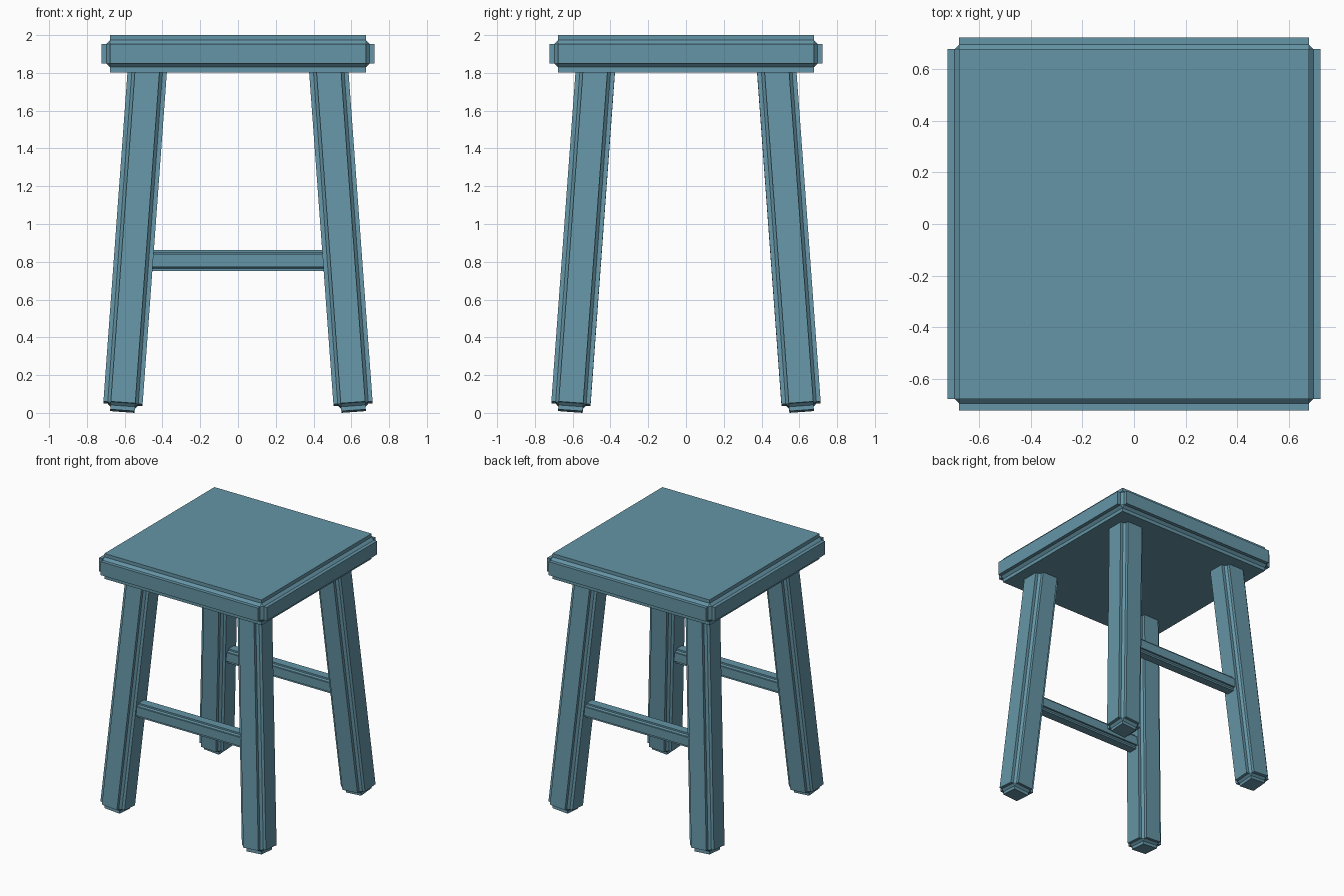
import bpy
from math import radians
from mathutils import Euler, Vector

if "Cube" in bpy.data.objects:
    bpy.data.objects.remove(bpy.data.objects["Cube"])

# Blue-green paint
paint = bpy.data.materials.new("blue_green_paint")
paint.diffuse_color = (0.13, 0.30, 0.38, 1)
paint.use_nodes = True
paint.node_tree.nodes["Principled BSDF"].inputs["Base Color"].default_value = paint.diffuse_color


def stepped_box(name, size, loc, bevel, rot=(0, 0, 0)):
    """Box whose edges are cut with an inward, three-facet step."""
    bpy.ops.mesh.primitive_cube_add(size=1, location=loc, rotation=rot)
    ob = bpy.context.object
    ob.name = name
    ob.scale = size
    bpy.ops.object.transform_apply(location=False, rotation=False, scale=True)
    ob.data.materials.append(paint)
    mod = ob.modifiers.new("Stepped edge", 'BEVEL')
    mod.width = bevel
    mod.segments = 3
    mod.profile = 0.0
    mod.limit_method = 'NONE'
    return ob


# Seat slab
stepped_box("seat", (1.445, 1.445, 0.197), (0, 0, 1.9015), 0.046)

# Four splayed legs, tops buried in the seat
TILT = radians(4.18)
LENGTH = 1.86
for y_name, sy in (("front", -1), ("back", 1)):
    for x_name, sx in (("left", -1), ("right", 1)):
        rot = Euler((sy * TILT, -sx * TILT, 0))
        axis = rot.to_matrix() @ Vector((0, 0, 1))
        foot = Vector((sx * 0.612, sy * 0.612, 0.0095))
        stepped_box(f"{y_name}_{x_name}_leg", (0.208, 0.208, LENGTH),
                    foot + axis * LENGTH / 2, 0.039, rot)

    # Stretcher joining the left and right legs
    stepped_box(f"{y_name}_stretcher", (1.06, 0.11, 0.112),
                (0, sy * 0.553, 0.807), 0.022)
